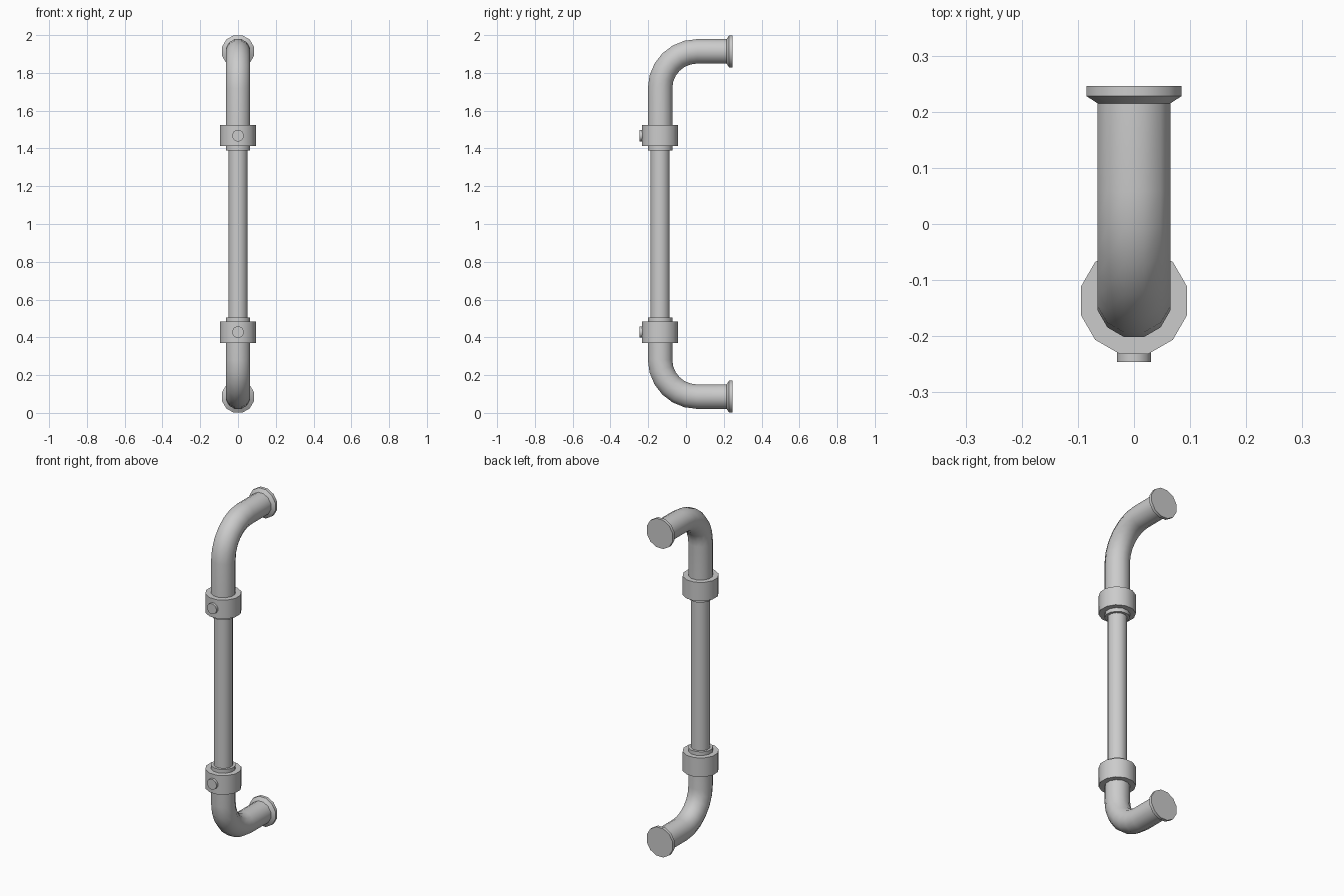
import bpy, bmesh, math
from mathutils import Vector, Matrix

if "Cube" in bpy.data.objects:
    bpy.data.objects.remove(bpy.data.objects["Cube"])

SIDES = 12
POLE_Y = -0.137
BEND = 0.195
PIPE_R = 0.067
ANG = [2 * math.pi * (i + 0.5) / SIDES for i in range(SIDES)]


def finish(bm, name):
    bmesh.ops.recalc_face_normals(bm, faces=bm.faces)
    me = bpy.data.meshes.new(name)
    bm.to_mesh(me)
    bm.free()
    ob = bpy.data.objects.new(name, me)
    bpy.context.collection.objects.link(ob)
    bpy.ops.object.select_all(action='DESELECT')
    ob.select_set(True)
    bpy.context.view_layer.objects.active = ob
    bpy.ops.object.shade_smooth_by_angle(angle=math.radians(40))
    return ob


def tube(name, stations):
    """Skin capped rings; each station is (centre, in-plane normal, radius)."""
    bm = bmesh.new()
    rings = []
    for c, n, r in stations:
        rings.append([bm.verts.new(Vector(c) + Vector((1, 0, 0)) * r * math.cos(a)
                                   + Vector(n) * r * math.sin(a)) for a in ANG])
    for p, q in zip(rings, rings[1:]):
        for i in range(SIDES):
            j = (i + 1) % SIDES
            bm.faces.new((p[i], p[j], q[j], q[i]))
    bm.faces.new(rings[0])
    bm.faces.new(rings[-1])
    return finish(bm, name)


def upright(name, z0, z1, r):
    return tube(name, [((0, POLE_Y, z), (0, 1, 0), r) for z in (z0, z1)])


def elbow(name, z_end, z_pipe, s):
    """Quarter-bend pipe ending in a flared wall flange; s = +1 up, -1 down."""
    st = [((0, POLE_Y, z_end), (0, 1, 0), PIPE_R)]
    for k in range(7):
        a = math.pi / 2 * k / 6
        n = Vector((0, math.cos(a), -s * math.sin(a)))
        c = Vector((0, POLE_Y + BEND, z_pipe - s * BEND)) - BEND * n
        st.append((c, n, PIPE_R))
    for y, r in ((0.215, PIPE_R), (0.228, 0.088), (0.246, 0.088)):
        st.append(((0, y, z_pipe), (0, 0, -s), r))
    return tube(name, st)


# Straight grip between the two collars
upright("grip_pole", 0.45, 1.45, 0.052)

# Elbow, collar and bolt at each end
for tag, s, z_end, z_pipe, c0, c1, zb in (
        ("upper", 1, 1.39, 1.914, 1.412, 1.523, 1.468),
        ("lower", -1, 0.505, 0.086, 0.37, 0.483, 0.428)):
    elbow(tag + "_elbow", z_end, z_pipe, s)
    upright(tag + "_collar", c0, c1, 0.098)
    tube(tag + "_bolt", [((0, y, zb), (0, 0, 1), 0.031) for y in (-0.20, -0.246)])
